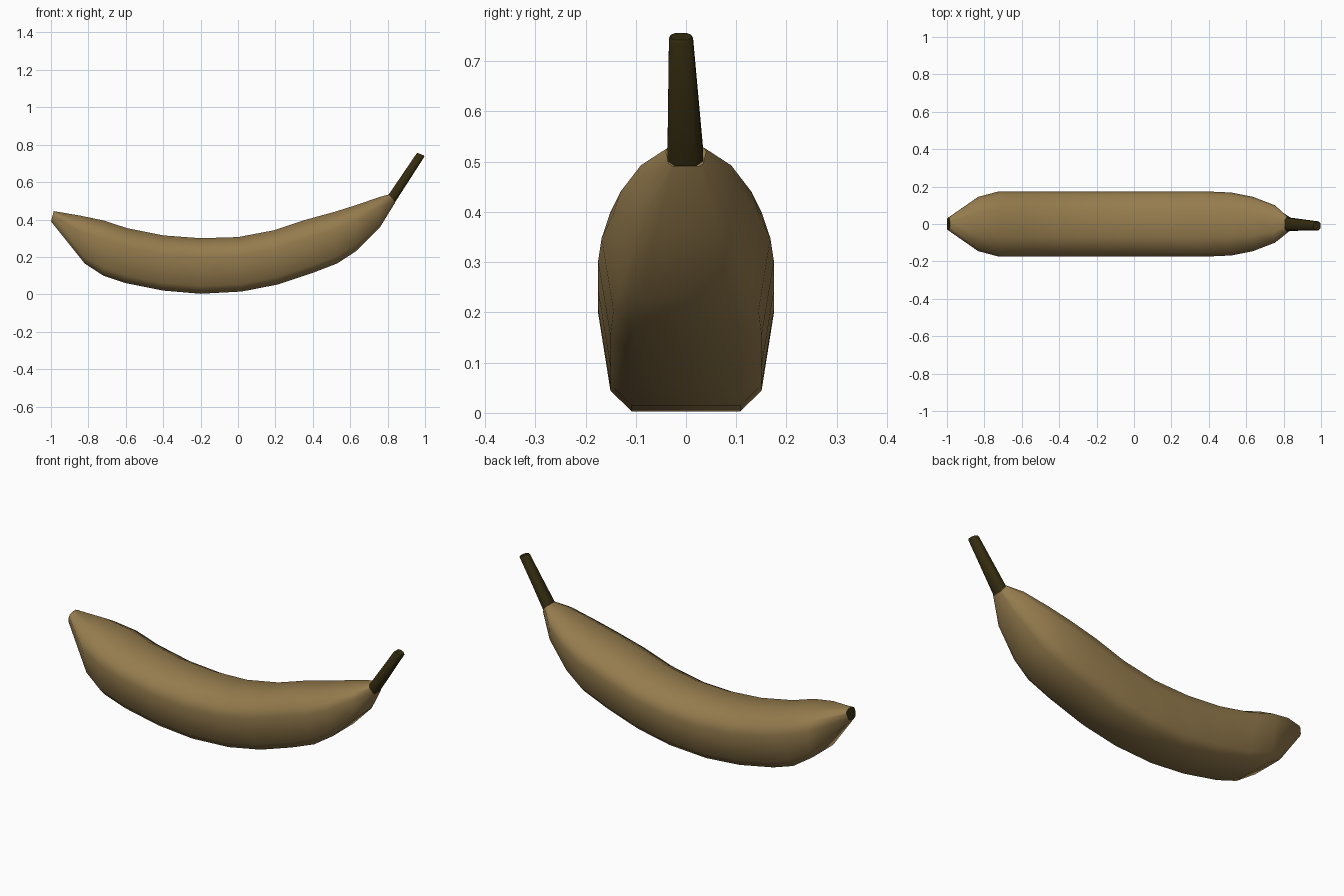
import bpy, math
from mathutils import Vector

if "Cube" in bpy.data.objects:
    bpy.data.objects.remove(bpy.data.objects["Cube"])


def material(name, color):
    m = bpy.data.materials.new(name)
    m.diffuse_color = (*color, 1)
    m.use_nodes = True
    m.node_tree.nodes["Principled BSDF"].inputs["Base Color"].default_value = m.diffuse_color
    return m


peel = material("peel", (0.30, 0.20, 0.075))
dark = material("dark_brown", (0.035, 0.025, 0.005))

# half cross-section: sideways fraction, height fraction from underside to top
HALF = [(0.62, 0), (0.86, 0.14), (1, 0.66), (0.90, 0.84), (0.42, 1)]
BODY_SECTION = HALF + [(-s, h) for s, h in reversed(HALF)]
OCTAGON = [(0.6, 0), (1, 0.22), (1, 0.78), (0.6, 1)]
STEM_SECTION = OCTAGON + [(-s, h) for s, h in reversed(OCTAGON)]


def loft(name, stations, section, mats):
    # station: bottom x, bottom z, top x, top z, half width, y offset
    n = len(section)
    verts, faces = [], []
    for bx, bz, tx, tz, w, y in stations:
        for s, h in section:
            verts.append((bx + (tx - bx) * h, y + s * w, bz + (tz - bz) * h))
    for r in range(len(stations) - 1):
        for i in range(n):
            j = (i + 1) % n
            faces.append((r * n + i, r * n + j, r * n + n + j, r * n + n + i))
    faces.append(tuple(reversed(range(n))))
    faces.append(tuple(range(len(verts) - n, len(verts))))
    me = bpy.data.meshes.new(name)
    me.from_pydata(verts, [], faces)
    for m in mats:
        me.materials.append(m)
    ob = bpy.data.objects.new(name, me)
    bpy.context.collection.objects.link(ob)
    # consistent outward normals
    import bmesh
    bm = bmesh.new()
    bm.from_mesh(me)
    bmesh.ops.recalc_face_normals(bm, faces=bm.faces)
    bm.to_mesh(me)
    bm.free()
    bpy.ops.object.select_all(action='DESELECT')
    ob.select_set(True)
    bpy.context.view_layer.objects.active = ob
    bpy.ops.object.shade_smooth_by_angle(angle=math.radians(50))
    return ob


# curved fruit, from blossom end to stem end
body = loft("banana_body", [
    (-1.00, 0.39, -0.985, 0.445, 0.036, 0),
    (-0.82, 0.165, -0.84, 0.42, 0.145, 0),
    (-0.72, 0.10, -0.72, 0.395, 0.175, 0),
    (-0.60, 0.06, -0.59, 0.353, 0.175, 0),
    (-0.40, 0.02, -0.40, 0.315, 0.175, 0),
    (-0.20, 0.003, -0.20, 0.30, 0.175, 0),
    (0.02, 0.015, 0.00, 0.306, 0.175, 0),
    (0.21, 0.052, 0.19, 0.342, 0.175, 0),
    (0.40, 0.115, 0.36, 0.398, 0.175, 0),
    (0.53, 0.165, 0.52, 0.442, 0.168, 0),
    (0.63, 0.23, 0.64, 0.48, 0.145, 0),
    (0.76, 0.36, 0.75, 0.518, 0.10, 0),
    (0.84, 0.49, 0.81, 0.535, 0.04, 0),
], BODY_SECTION, [peel, dark])

# dark blossom scar on the far end
for p in body.data.polygons:
    if len(p.vertices) > 4 and p.center.x < -0.9:
        p.material_index = 1

# tapering stem with a slightly rounded cut end
loft("stem", [
    (0.835, 0.485, 0.80, 0.525, 0.036, -0.001),
    (0.996, 0.735, 0.953, 0.75, 0.024, -0.010),
    (0.995, 0.742, 0.960, 0.756, 0.020, -0.010),
], STEM_SECTION, [dark])
